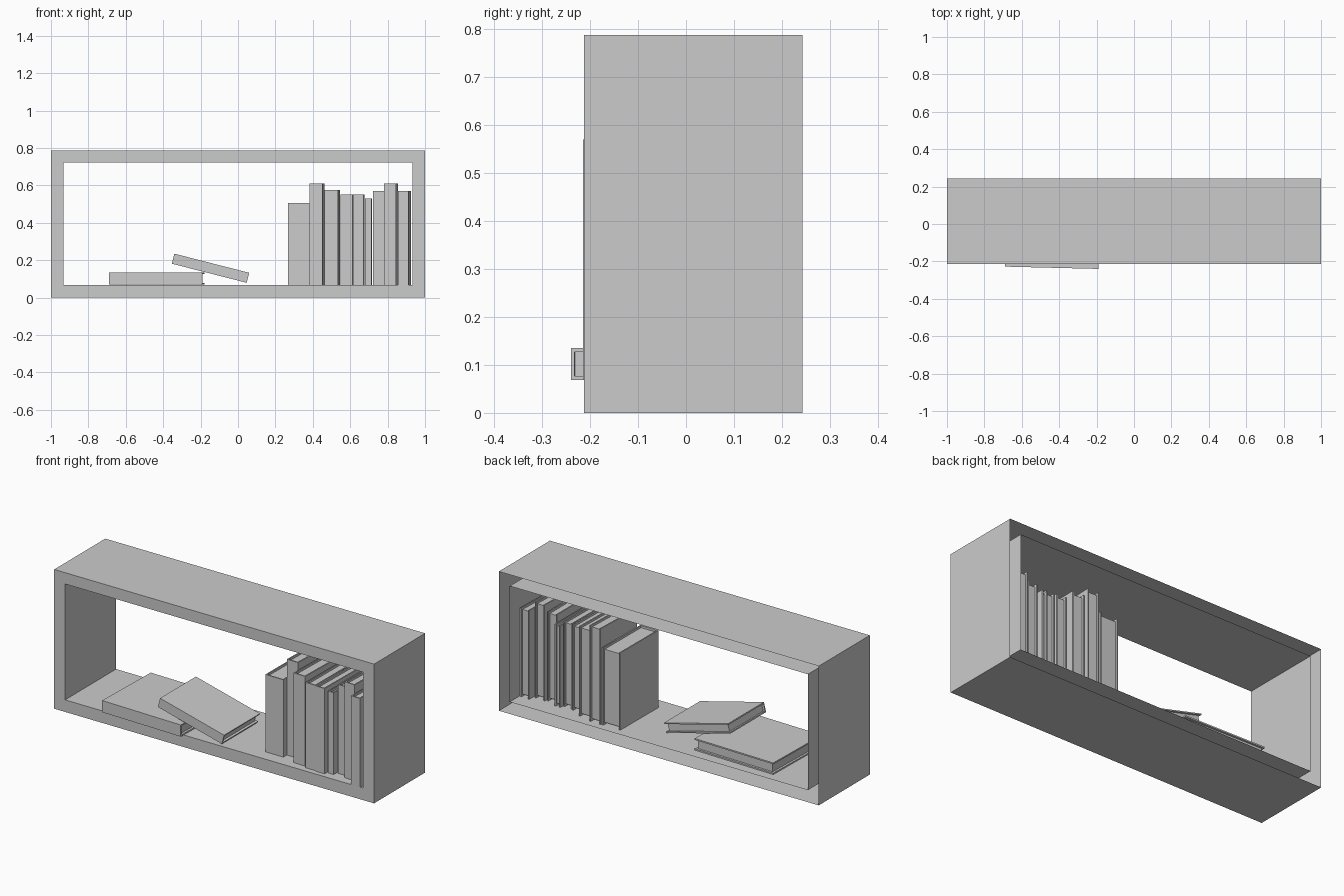
import bpy, bmesh
from math import radians
from mathutils import Matrix, Vector

cube = bpy.data.objects.get("Cube")
if cube:
    bpy.data.objects.remove(cube, do_unlink=True)

GREY = (0.6, 0.6, 0.6, 1.0)
grey = bpy.data.materials.new("light_grey")
grey.use_nodes = True
grey.diffuse_color = GREY
grey.node_tree.nodes["Principled BSDF"].inputs["Base Color"].default_value = GREY


def finish(name, bm, matrix):
    mesh = bpy.data.meshes.new(name)
    bm.to_mesh(mesh)
    bm.free()
    mesh.materials.append(grey)
    obj = bpy.data.objects.new(name, mesh)
    bpy.context.collection.objects.link(obj)
    obj.matrix_world = matrix


def add_box(bm, low, high):
    low, high = Vector(low), Vector(high)
    size = Matrix.Diagonal((*(high - low), 1))
    bmesh.ops.create_cube(bm, size=1, matrix=Matrix.Translation((low + high) / 2) @ size)


# Shelf: outer shell and inner tunnel joined by a front rim, open behind
FRONT, BACK, FLOOR = -0.213, 0.243, 0.068


def build_shelf():
    bm = bmesh.new()

    def ring(half, bottom, top, y):
        corners = ((-half, bottom), (half, bottom), (half, top), (-half, top))
        return [bm.verts.new((x, y, z)) for x, z in corners]

    outer, inner = (1, 0, 0.787), (0.932, FLOOR, 0.723)
    rings = [ring(*outer, BACK), ring(*outer, FRONT),
             ring(*inner, FRONT), ring(*inner, BACK)]
    for a, b in zip(rings, rings[1:]):
        for i in range(4):
            j = (i + 1) % 4
            bm.faces.new((a[i], a[j], b[j], b[i]))
    finish("shelf_frame", bm, Matrix.Identity(4))


# Book: upright, spine towards the front, recessed page block
def book(name, thick, depth, height, matrix, cover=0.007, inset=0.012):
    t, d, h = thick / 2, depth / 2, height / 2
    bm = bmesh.new()
    add_box(bm, (-t, -d, -h), (t, -d + cover, h))
    for low, high in ((-t, -t + cover), (t - cover, t)):
        add_box(bm, (low, -d + cover, -h), (high, d, h))
    add_box(bm, (cover - t, cover - d, inset - h), (t - cover, d - inset, h - inset))
    finish(name, bm, matrix)


build_shelf()

# Standing books: left x, right x, front y, back y, top z, turn in degrees
standing = [
    (0.27, 0.383, -0.14, 0.20, 0.505, -0.5),
    (0.387, 0.458, -0.11, 0.20, 0.61, -2),
    (0.466, 0.54, -0.165, 0.18, 0.575, -1.5),
    (0.55, 0.613, -0.18, 0.14, 0.55, -0.5),
    (0.617, 0.673, -0.185, 0.13, 0.55, -1),
    (0.68, 0.715, -0.165, 0.15, 0.53, -0.5),
    (0.722, 0.783, -0.14, 0.12, 0.57, 0),
    (0.787, 0.85, -0.165, 0.13, 0.61, -2),
    (0.862, 0.919, -0.214, 0.16, 0.57, -2),
]
for n, (left, right, front, back, top, turn) in enumerate(standing, 1):
    middle = Vector((left + right, front + back, FLOOR + top)) / 2
    book(f"standing_book_{n}", right - left, back - front, top - FLOOR,
         Matrix.Translation(middle) @ Matrix.Rotation(radians(turn), 4, "Z"))

# Lying books: the upright book is laid on its side
lay = Matrix.Rotation(radians(90), 4, "Y")
book("lying_book", 0.066, 0.42, 0.5,
     Matrix.Translation((-0.435, -0.024, FLOOR + 0.034))
     @ Matrix.Rotation(radians(-1.4), 4, "Z") @ lay, cover=0.008)
book("leaning_book", 0.055, 0.32, 0.413,
     Matrix.Translation((-0.147, -0.05, 0.157))
     @ Matrix.Rotation(radians(14.3), 4, "Y") @ lay)
